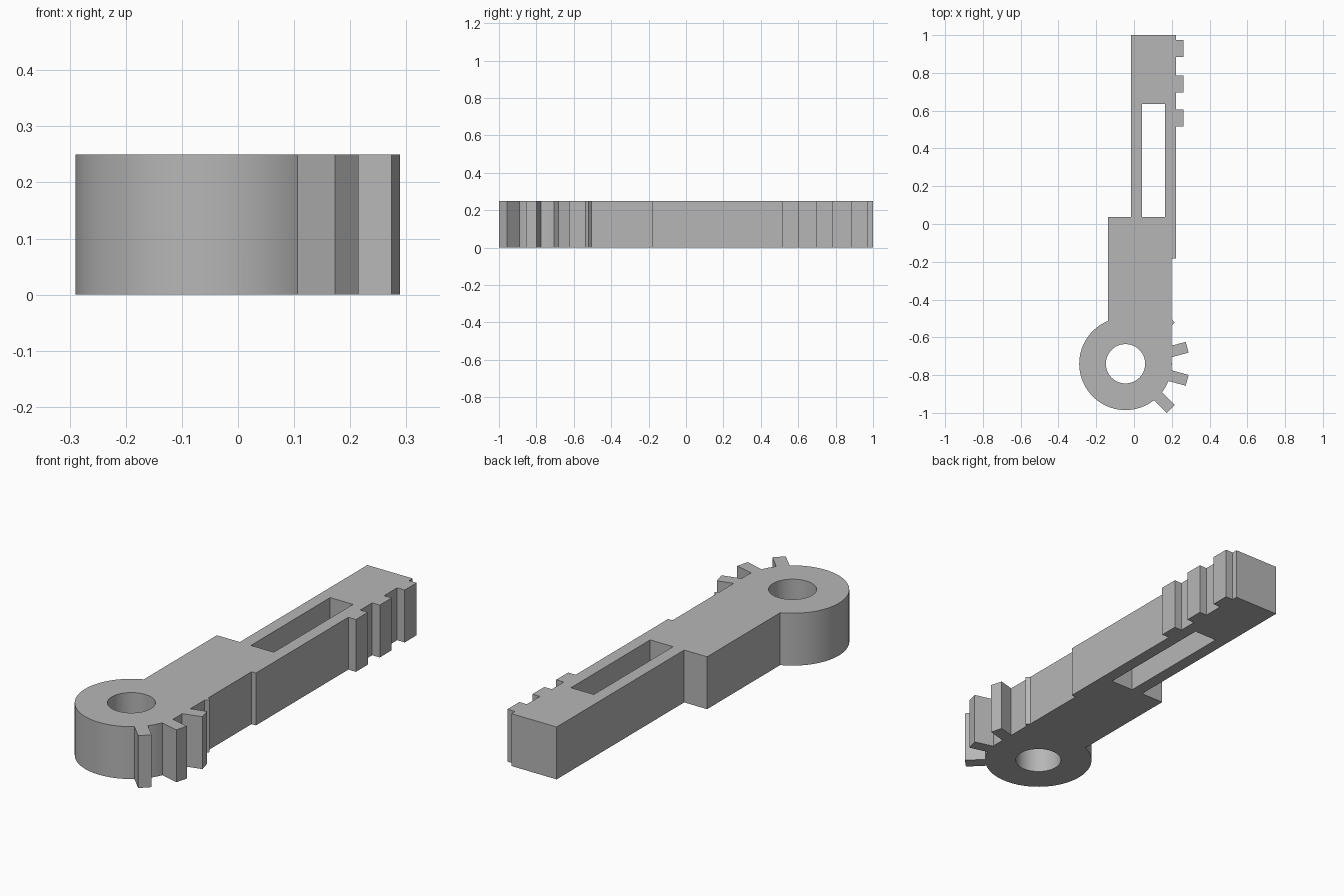
import bpy
import bmesh
from math import radians, cos, sin, pi

if "Cube" in bpy.data.objects:
    bpy.data.objects.remove(bpy.data.objects["Cube"], do_unlink=True)

THICK = 0.25
PIVOT = (-0.045, -0.74)
RING_R, HOLE_R, TOOTH_TIP = 0.245, 0.104, 0.338

grey = bpy.data.materials.new("plain grey")
grey.use_nodes = True
colour = (0.47, 0.47, 0.47, 1)
grey.diffuse_color = colour
grey.node_tree.nodes["Principled BSDF"].inputs["Base Color"].default_value = colour


def prism(name, points, low, high):
    """Extrude a flat counter-clockwise outline between two heights."""
    bm = bmesh.new()
    face = bm.faces.new([bm.verts.new((x, y, low)) for x, y in points])
    top = bmesh.ops.extrude_face_region(bm, geom=[face])["geom"]
    for v in top:
        if isinstance(v, bmesh.types.BMVert):
            v.co.z = high
    bmesh.ops.recalc_face_normals(bm, faces=bm.faces)
    mesh = bpy.data.meshes.new(name)
    bm.to_mesh(mesh)
    bm.free()
    mesh.materials.append(grey)
    obj = bpy.data.objects.new(name, mesh)
    bpy.context.collection.objects.link(obj)
    return obj


def box(x0, x1, y0, y1):
    return [(x0, y0), (x1, y0), (x1, y1), (x0, y1)]


def circle(radius, n=96):
    return [(PIVOT[0] + radius * cos(2 * pi * i / n),
             PIVOT[1] + radius * sin(2 * pi * i / n)) for i in range(n)]


def gear_tooth(degrees, half=0.0295):
    c, s = cos(radians(degrees)), sin(radians(degrees))
    return [(PIVOT[0] + u * c - v * s, PIVOT[1] + u * s + v * c)
            for u, v in box(0.2, TOOTH_TIP, -half, half)]


def combine(target, tool, operation):
    mod = target.modifiers.new(operation, "BOOLEAN")
    mod.operation, mod.solver, mod.object = operation, "EXACT", tool
    bpy.context.view_layer.objects.active = target
    bpy.ops.object.modifier_apply(modifier=mod.name)
    bpy.data.objects.remove(tool, do_unlink=True)


# Outlines joined to the arm: wide block, pivot ring, gear teeth, rack teeth
outlines = [box(-0.138, 0.199, PIVOT[1], 0.038), circle(RING_R)]
outlines += [gear_tooth(a) for a in (-45, -15, 15, 45)]
outlines += [box(0.15, 0.262, y, y + 0.09) for y in (0.515, 0.695, 0.883)]

arm = prism("lever_arm", box(-0.017, 0.222, -0.182, 1.0), -0.1, THICK + 0.1)
for i, outline in enumerate(outlines):
    extra = 0.11 + 0.01 * i          # staggered ends, trimmed flush below
    combine(arm, prism("part", outline, -extra, THICK + extra), "UNION")

# Long slot and pivot hole
for outline in (box(0.042, 0.163, 0.037, 0.635), circle(HOLE_R, 64)):
    combine(arm, prism("cutter", outline, -1, 1), "DIFFERENCE")

# Trim to the plate thickness
combine(arm, prism("slab", box(-2, 2, -2, 2), 0, THICK), "INTERSECT")

bpy.ops.object.select_all(action="DESELECT")
arm.select_set(True)
bpy.context.view_layer.objects.active = arm
bpy.ops.object.shade_smooth_by_angle(angle=radians(30))
